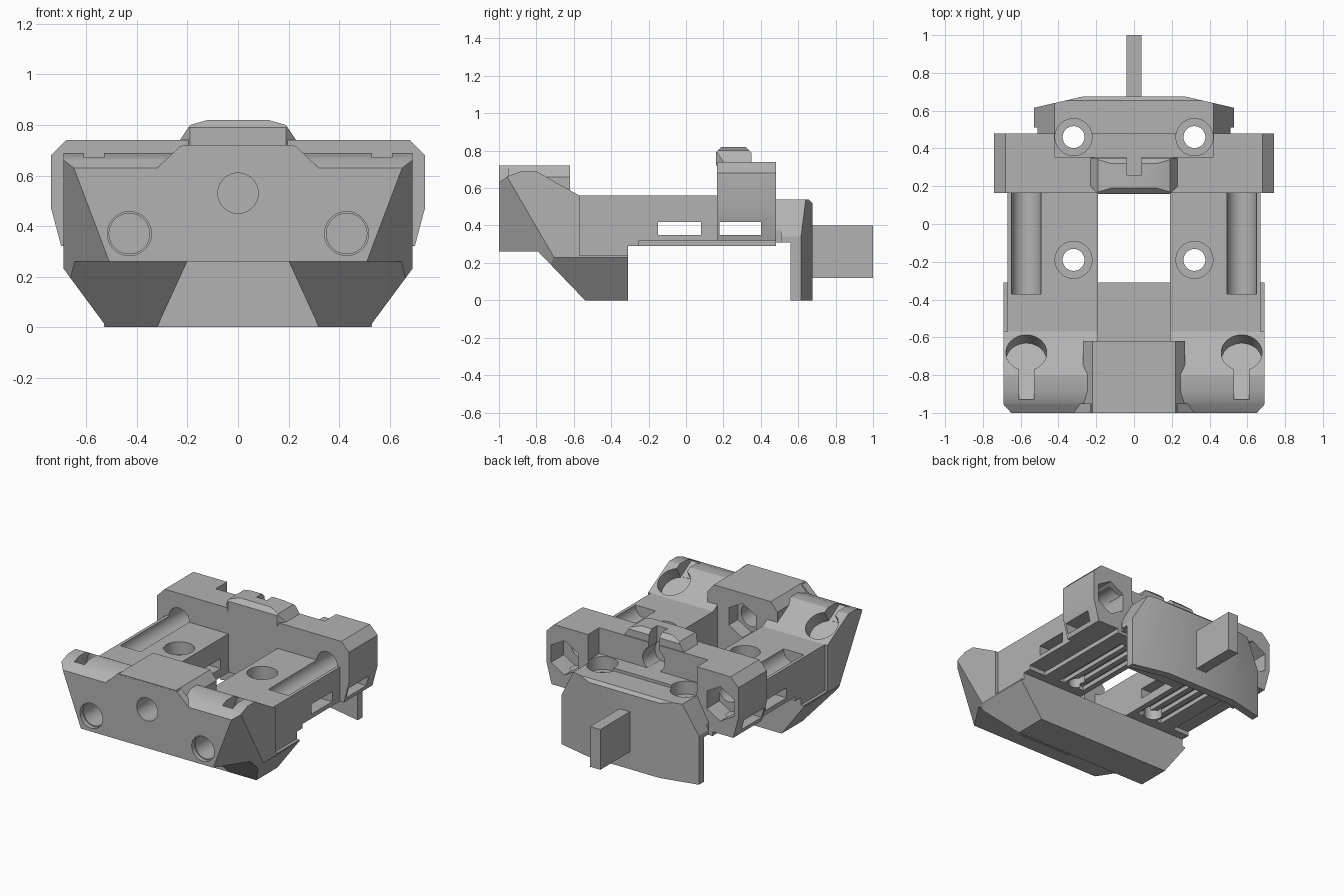
import bpy, bmesh, math
from mathutils import Vector

if "Cube" in bpy.data.objects:
    bpy.data.objects.remove(bpy.data.objects["Cube"])

grey = bpy.data.materials.new("mid_grey")
grey.diffuse_color = (0.45, 0.45, 0.45, 1)
grey.use_nodes = True
grey.node_tree.nodes["Principled BSDF"].inputs["Base Color"].default_value = grey.diffuse_color


def make(name, bm):
    bmesh.ops.recalc_face_normals(bm, faces=bm.faces)
    me = bpy.data.meshes.new(name)
    bm.to_mesh(me)
    bm.free()
    me.materials.append(grey)
    ob = bpy.data.objects.new(name, me)
    bpy.context.collection.objects.link(ob)
    return ob


def prism(name, pts, axis, lo, hi):
    """Extrude a 2D outline along an axis (remaining axes in x, y, z order)."""
    def place(p, t):
        v = list(p)
        v.insert("xyz".index(axis), t)
        return v
    bm = bmesh.new()
    a = [bm.verts.new(place(p, lo)) for p in pts]
    b = [bm.verts.new(place(p, hi)) for p in pts]
    n = len(pts)
    bm.faces.new(a)
    bm.faces.new(b)
    for i in range(n):
        j = (i + 1) % n
        bm.faces.new((a[i], a[j], b[j], b[i]))
    return make(name, bm)


def box(name, x0, x1, y0, y1, z0, z1):
    return prism(name, [(x0, y0), (x1, y0), (x1, y1), (x0, y1)], 'z', z0, z1)


def rod(axis, c, r, lo, hi, n=40):
    pts = [(c[0] + r * math.cos(math.tau * i / n + math.pi / n),
            c[1] + r * math.sin(math.tau * i / n + math.pi / n)) for i in range(n)]
    return prism("cutter", pts, axis, lo, hi)


def cut(obs, cutters):
    """Subtract every cutter from every object, then remove the cutters."""
    for ob in obs:
        for c in cutters:
            m = ob.modifiers.new("cut", 'BOOLEAN')
            m.operation = 'DIFFERENCE'
            m.solver = 'EXACT'
            m.object = c
        bpy.context.view_layer.update()
        dg = bpy.context.evaluated_depsgraph_get()
        me = bpy.data.meshes.new_from_object(ob.evaluated_get(dg))
        ob.modifiers.clear()
        ob.data = me
    for c in cutters:
        bpy.data.objects.remove(c)


def slice_off(ob, p, q, r, outward):
    """Trim everything beyond the plane through three points."""
    p, q, r = Vector(p), Vector(q), Vector(r)
    n = (q - p).cross(r - p).normalized()
    if n.dot(Vector(outward)) < 0:
        n = -n
    bm = bmesh.new()
    bm.from_mesh(ob.data)
    g = bm.verts[:] + bm.edges[:] + bm.faces[:]
    res = bmesh.ops.bisect_plane(bm, geom=g, plane_co=p, plane_no=n, clear_outer=True)
    ed = [e for e in res["geom_cut"] if isinstance(e, bmesh.types.BMEdge)]
    bmesh.ops.contextual_create(bm, geom=ed)
    bmesh.ops.recalc_face_normals(bm, faces=bm.faces)
    bm.to_mesh(ob.data)
    bm.free()


SIDES = (-1, 1)

# Front block with its lower keel
front = prism("front_block", [(-1, .26), (-.79, .26), (-.54, 0), (-.31, 0), (-.31, .56),
                              (-.57, .56), (-.80, .69), (-.88, .69), (-.95, .665), (-1, .63)],
              'x', -.69, .69)
for s in SIDES:
    slice_off(front, (s * .65, -1, .63), (s * .51, -1, .26), (s * .69, -.70, .22), (s, -.5, 0))
    slice_off(front, (s * .69, 0, .23), (s * .52, 0, 0), (s * .52, -.5, 0), (s, 0, -1))

# Raised hump in the middle of the front block
hump = prism("front_hump", [(-.27, .50), (.27, .50), (.27, .66), (.22, .72), (-.22, .72), (-.27, .66)],
             'y', -.999, -.62)
flare = prism("hump_flare", [(-.32, .61), (.32, .61), (.32, .63), (.23, .715), (-.23, .715), (-.32, .63)],
              'y', -1, -.95)

# Front block: channel, keel notch, bores and tilted keyhole pockets
cutters = [box("cutter", -.19, .19, -.62, -.2, .29, .9),
           prism("cutter", [(-.2, .262), (.2, .262), (.32, 0), (.32, -.05), (-.32, -.05), (-.32, 0)],
                 'y', -.9, -.54)]
for s in SIDES:
    pocket = rod('z', (0, 0), .108, 0, .4)
    pocket.location = (s * .57, -.725, .545)
    pocket.rotation_euler = (-.515, 0, 0)
    x = s * .57
    cutters += [rod('y', (s * .43, .37), .08, -1.1, -.60),
                rod('y', (s * .43, .37), .087, -1.1, -.97),
                pocket,
                prism("cutter", [(-.93, .665), (-.7, .53), (-.7, .9), (-.93, .9)], 'x', x - .04, x + .04),
                box("cutter", s * .67, s * .8, -.57, 0, .24, .9)]
cut([front], cutters)
cut([front, hump, flare], [rod('y', (0, .53), .08, -1.1, -.5),
                           rod('y', (0, .53), .12, -.72, -.5, 6)])

# Main slab, stepped along its lower edges
slab = box("main_slab", -.67, .67, -.311, .48, .29, .56)
cutters = [box("cutter", -.19, .19, -.6, .17, .1, .9)]
for s in SIDES:
    cutters.append(box("cutter", s * .54, s * .8, -.25, .6, .1, .32))
cut([slab], cutters)

# Rear block
rear = prism("rear_block", [(-.70, .32), (.70, .32), (.74, .47), (.74, .68), (.68, .74),
                            (-.68, .74), (-.74, .68), (-.74, .47)], 'y', .165, .48)
cut([rear], [box("cutter", -.42, .42, .355, .6, .54, .9)])

# Rear deck and the curved skirt plate, both sloping down at the ends
deck = prism("rear_deck", [(-.53, .51), (-.53, .60), (-.27, .655), (.27, .655), (.53, .60), (.53, .51),
                           (.51, .51), (.51, .40), (-.51, .40), (-.51, .51)], 'z', .31, .54)
skirt = prism("rear_skirt", [(-.53, .56), (-.53, .615), (-.27, .675), (.27, .675), (.53, .615),
                             (.53, .56), (.27, .62), (-.27, .62)], 'z', 0, .54)
slice_off(skirt, (0, .675, .52), (1, .675, .52), (0, .655, .54), (0, 1, 1))
for ob in (deck, skirt):
    for s in SIDES:
        slice_off(ob, (s * .42, 0, .54), (s * .53, 0, .34), (s * .53, 1, .34), (s, 0, 1))
fin = box("rear_fin", -.04, .04, .65, 1, .12, .40)

# Top bump with chamfered front, rear and corners
bump = prism("top_bump", [(-.23, .72), (.23, .72), (.23, .74), (.19, .80), (.12, .82),
                          (-.12, .82), (-.19, .80), (-.23, .74)], 'y', .16, .35)
slice_off(bump, (0, .16, .79), (1, .16, .79), (0, .19, .82), (0, -1, 1))
slice_off(bump, (0, .35, .79), (1, .35, .79), (0, .32, .82), (0, 1, 1))
for s in SIDES:
    slice_off(bump, (s * .23, .20, 0), (s * .19, .16, 0), (s * .19, .16, 1), (s, -1, 0))
cut([rear, bump], [rod('y', (0, .63), .085, .22, .5),
                   box("cutter", -.04, .04, .26, .5, .66, .9)])

# Rod troughs, hexagonal pockets and vertical screw holes
cut([slab, front, rear], [rod('y', (s * .57, .56), .078, -.37, .44) for s in SIDES])
cut([rear, slab], [rod('y', (s * .60, .53), .12, .34, .6, 6) for s in SIDES])
body = [slab, rear, deck]
cutters = []
for s in SIDES:
    for y in (-.19, .46):
        cutters += [rod('z', (s * .32, y), .058, .1, .9),
                    rod('z', (s * .32, y), .098, .47, .9)]
cut(body, cutters)

# Cross slots through the sides
cut(body, [box("cutter", -.9, .9, -.15, .08, .35, .42),
           box("cutter", -.9, .9, .18, .40, .35, .42)])

# Belt grooves on the underside
grooves = []
for s in SIDES:
    for x in (.25, .33, .41):
        grooves.append(box("cutter", s * x - .02, s * x + .02, -.24, .38, .2, .32))
cut([slab], grooves)

# Smooth bores, sharp edges elsewhere
for ob in bpy.context.scene.objects:
    ob.select_set(True)
bpy.context.view_layer.objects.active = slab
bpy.ops.object.shade_smooth_by_angle(angle=math.radians(20))
